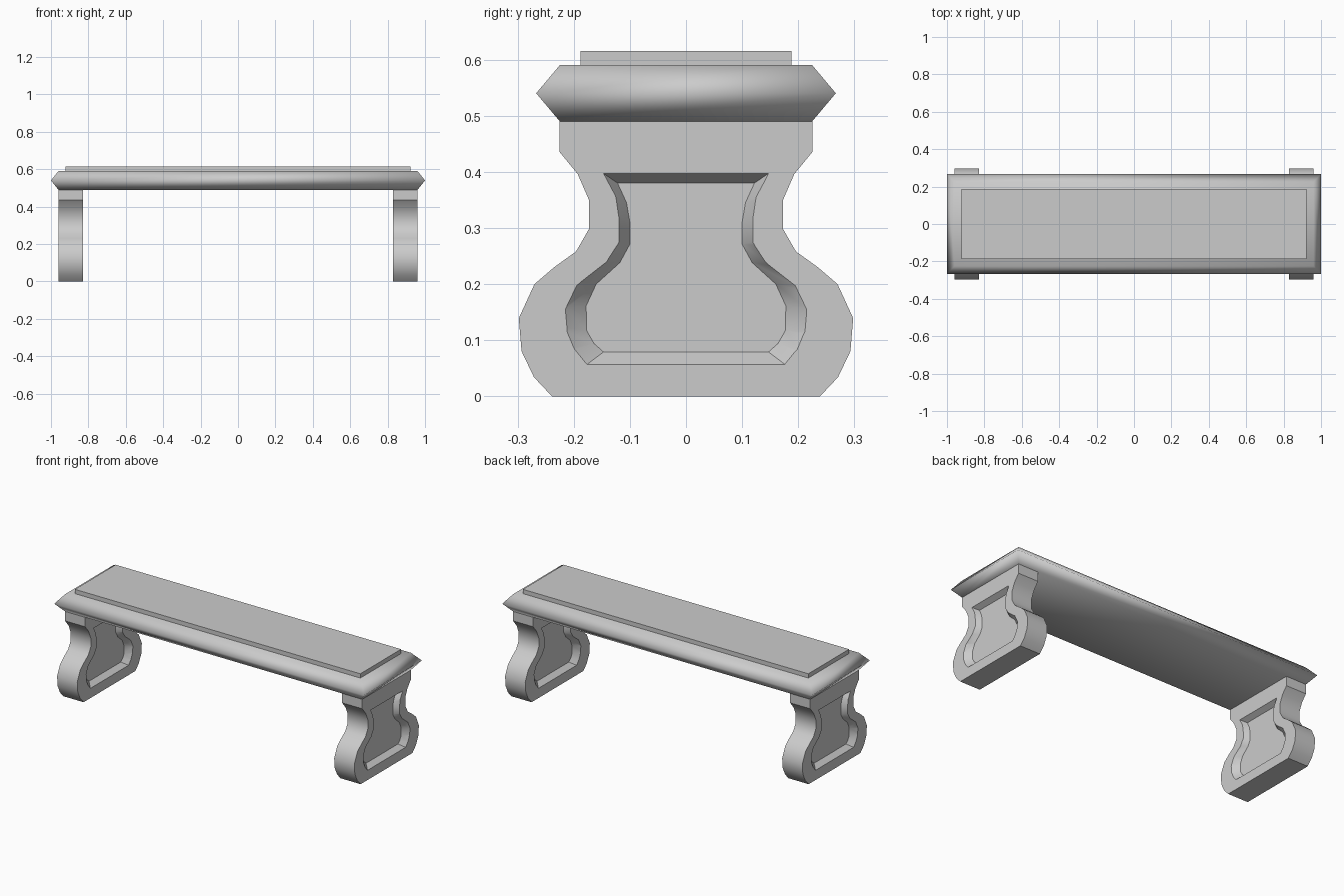
import bpy, bmesh, math

cube = bpy.data.objects.get("Cube")
if cube:
    bpy.data.objects.remove(cube, do_unlink=True)

stone = bpy.data.materials.new("grey stone")
stone.use_nodes = True
GREY = (0.6, 0.6, 0.6, 1)
stone.diffuse_color = GREY
stone.node_tree.nodes["Principled BSDF"].inputs["Base Color"].default_value = GREY


def loft(name, rings, angle):
    """Skin a stack of matching rings and cap both ends."""
    bm = bmesh.new()
    loops = [[bm.verts.new(p) for p in ring] for ring in rings]
    for a, b in zip(loops, loops[1:]):
        for i in range(len(a)):
            j = (i + 1) % len(a)
            bm.faces.new((a[i], a[j], b[j], b[i]))
    bm.faces.new(loops[0][::-1])
    bm.faces.new(loops[-1])
    bmesh.ops.recalc_face_normals(bm, faces=bm.faces)
    mesh = bpy.data.meshes.new(name)
    bm.to_mesh(mesh)
    bm.free()
    mesh.materials.append(stone)
    obj = bpy.data.objects.new(name, mesh)
    bpy.context.collection.objects.link(obj)
    bpy.ops.object.select_all(action="DESELECT")
    obj.select_set(True)
    bpy.context.view_layer.objects.active = obj
    bpy.ops.object.shade_smooth_by_angle(angle=math.radians(angle))
    return obj


def rect(x, y, z):
    return [(-x, -y, z), (x, -y, z), (x, y, z), (-x, y, z)]


def mirrored(half, x):
    """Closed outline at x from the half profile on the +y side."""
    return [(x, y, z) for y, z in half] + [(x, -y, z) for y, z in reversed(half)]


# Seat slab with a pointed moulding all round, and the raised panel on it
loft("seat_slab", [rect(0.96, 0.225, 0.49), rect(1, 0.267, 0.54), rect(0.96, 0.225, 0.59)], 85)
loft("seat_panel", [rect(0.922, 0.188, 0.588), rect(0.922, 0.188, 0.615)], 30)

# Leg outline, from top to foot
outline = [(0.225, 0.49), (0.225, 0.435), (0.193, 0.396), (0.173, 0.35), (0.173, 0.298),
           (0.196, 0.258), (0.235, 0.23), (0.27, 0.2), (0.298, 0.139), (0.293, 0.08),
           (0.271, 0.034), (0.239, 0)]
# Rim and floor of the sunk panel
rim = [(0.147, 0.397), (0.125, 0.355), (0.119, 0.315), (0.119, 0.275), (0.141, 0.24),
       (0.195, 0.197), (0.215, 0.155), (0.212, 0.115), (0.198, 0.083), (0.176, 0.057)]
floor = [(0.122, 0.38), (0.106, 0.345), (0.1, 0.31), (0.1, 0.271), (0.118, 0.238),
         (0.16, 0.2), (0.178, 0.161), (0.177, 0.117), (0.164, 0.094), (0.147, 0.079)]

INNER, OUTER, DEPTH = 0.83, 0.96, 0.03
for side, sign in (("left", 1), ("right", -1)):
    leg = loft(side + "_leg", [mirrored(outline, sign * x) for x in (INNER, OUTER)], 40)
    # Sink a bevelled panel into both faces of the leg
    for face, x, inward in (("inner", INNER, 1), ("outer", OUTER, -1)):
        # Extend the cutter past the face along the wall slope
        over = [(r[0] + (r[0] - f[0]) * 0.2, r[1] + (r[1] - f[1]) * 0.2) for r, f in zip(rim, floor)]
        cutter = loft(side + "_" + face + "_panel_cutter",
                      [mirrored(over, sign * (x - inward * DEPTH * 0.2)),
                       mirrored(floor, sign * (x + inward * DEPTH))], 40)
        cutter.hide_render = True
        cutter.hide_set(True)
        cut = leg.modifiers.new(face + " panel", "BOOLEAN")
        cut.object = cutter
        cut.operation = "DIFFERENCE"
        cut.solver = "EXACT"
    # Bake the cuts so that the shading is set on the finished faces
    bpy.ops.object.select_all(action="DESELECT")
    leg.select_set(True)
    bpy.context.view_layer.objects.active = leg
    for mod in list(leg.modifiers):
        bpy.ops.object.modifier_apply(modifier=mod.name)
    bpy.ops.object.shade_smooth_by_angle(angle=math.radians(35))
    for obj in [o for o in bpy.data.objects if o.name.startswith(side) and o.name.endswith("cutter")]:
        bpy.data.objects.remove(obj, do_unlink=True)
